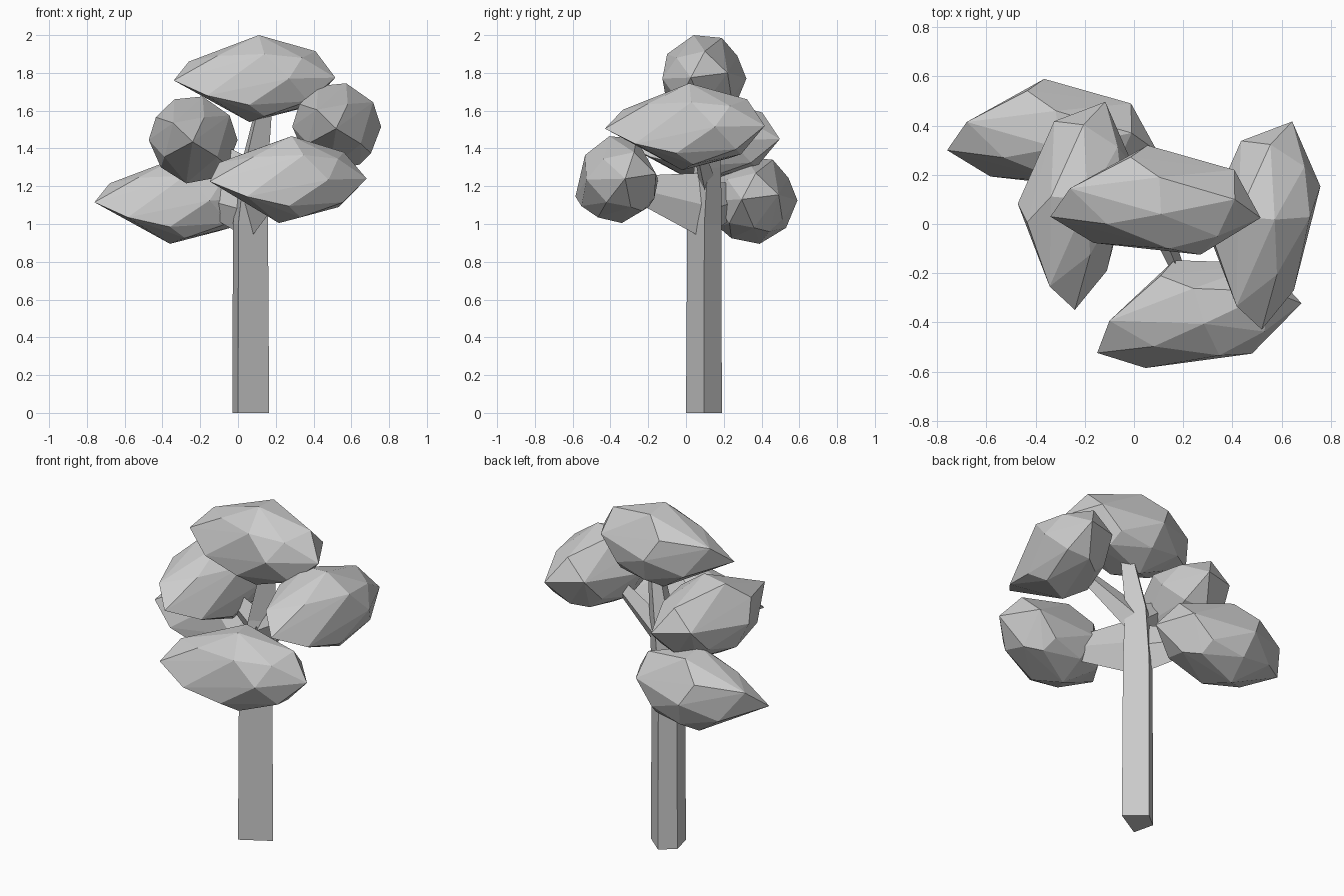
import bpy, bmesh, math
from mathutils import Vector

if "Cube" in bpy.data.objects:
    bpy.data.objects.remove(bpy.data.objects["Cube"])

# Corner points of one faceted leaf clump, around its own centre
CLUMP = [(-.43, -.06, -.01), (-.35, .055, .09), (-.035, .23, 0), (.318, .13, .03),
         (.32, .01, .145), (.425, -.065, .005), (.18, -.215, 0), (-.254, -.167, -.09),
         (.02, -.05, .23), (.013, .10, .215), (.05, -.19, .13), (-.104, .182, .12),
         (-.03, .03, -.23), (.05, -.12, -.20), (.29, 0, -.145), (-.2, 0, -.135),
         (0, .17, -.145), (.2, .15, -.1), (-.2, -.09, .12), (.25, -.14, .11),
         (.28, -.13, -.12), (-.03, -.19, -.14), (-.22, .12, -.09), (.22, .08, -.165)]


def finish(name, bm):
    bmesh.ops.recalc_face_normals(bm, faces=bm.faces)
    mesh = bpy.data.meshes.new(name)
    bm.to_mesh(mesh)
    bm.free()
    obj = bpy.data.objects.new(name, mesh)
    bpy.context.collection.objects.link(obj)
    return obj


def loft(name, rings):
    bm = bmesh.new()
    loops = [[bm.verts.new(p) for p in ring] for ring in rings]
    n = len(loops[0])
    for a, b in zip(loops, loops[1:]):
        for i in range(n):
            j = (i + 1) % n
            bm.faces.new((a[i], a[j], b[j], b[i]))
    bm.faces.new(loops[0])
    bm.faces.new(loops[-1])
    return finish(name, bm)


def branch(name, start, end, wide, tall, taper):
    # Four-sided limb, deep where it leaves the trunk, tapering into a clump
    a, b = Vector(start), Vector(end)
    up = Vector((0, 0, 1))
    side = (b - a).cross(up).normalized()
    rings = []
    for c, k in ((a, 1), (b, taper)):
        rings.append([c + side * wide * k, c + up * tall * k,
                      c - side * wide * k, c - up * tall * k])
    loft(name, rings)


# Leaf clumps: one faceted shape, moved and turned
bm = bmesh.new()
for p in CLUMP:
    bm.verts.new(p)
bmesh.ops.convex_hull(bm, input=bm.verts)
loose = [v for v in bm.verts if not v.link_faces]
bmesh.ops.delete(bm, geom=loose, context='VERTS')
top = finish("leaves_top", bm)
top.location = (.09, .09, 1.77)
for name, loc, turn in (("leaves_back_left", (-.33, .36, 1.125), 0),
                        ("leaves_front_right", (.253, -.362, 1.235), 14),
                        ("leaves_left", (-.24, .085, 1.445), 82),
                        ("leaves_right", (.52, .005, 1.515), 82)):
    obj = bpy.data.objects.new(name, top.data)
    obj.location = loc
    obj.rotation_euler.z = math.radians(turn)
    bpy.context.collection.objects.link(obj)

# Trunk: four-cornered, narrowing and leaning at the top
base = [(0, 0), (.165, .095), (.052, .19), (-.03, .124)]
rings = []
for z, k, cx, cy in ((0, 1, .04, .095), (1.0, .95, .04, .097),
                     (1.3, .75, .065, .115), (1.64, .42, .13, .1)):
    rings.append([(cx + (x - .04) * k, cy + (y - .095) * k, z) for x, y in base])
loft("trunk", rings)

# Branches
branch("branch_front_right", (.07, .08, 1.1), (.2, -.24, 1.18), .05, .17, .45)
branch("branch_back_left", (.04, .11, 1.08), (-.2, .3, 1.14), .05, .15, .45)
branch("branch_left", (.06, .11, 1.24), (-.17, .1, 1.42), .045, .11, .4)
branch("branch_right", (.08, .11, 1.24), (.44, .05, 1.46), .045, .11, .4)
